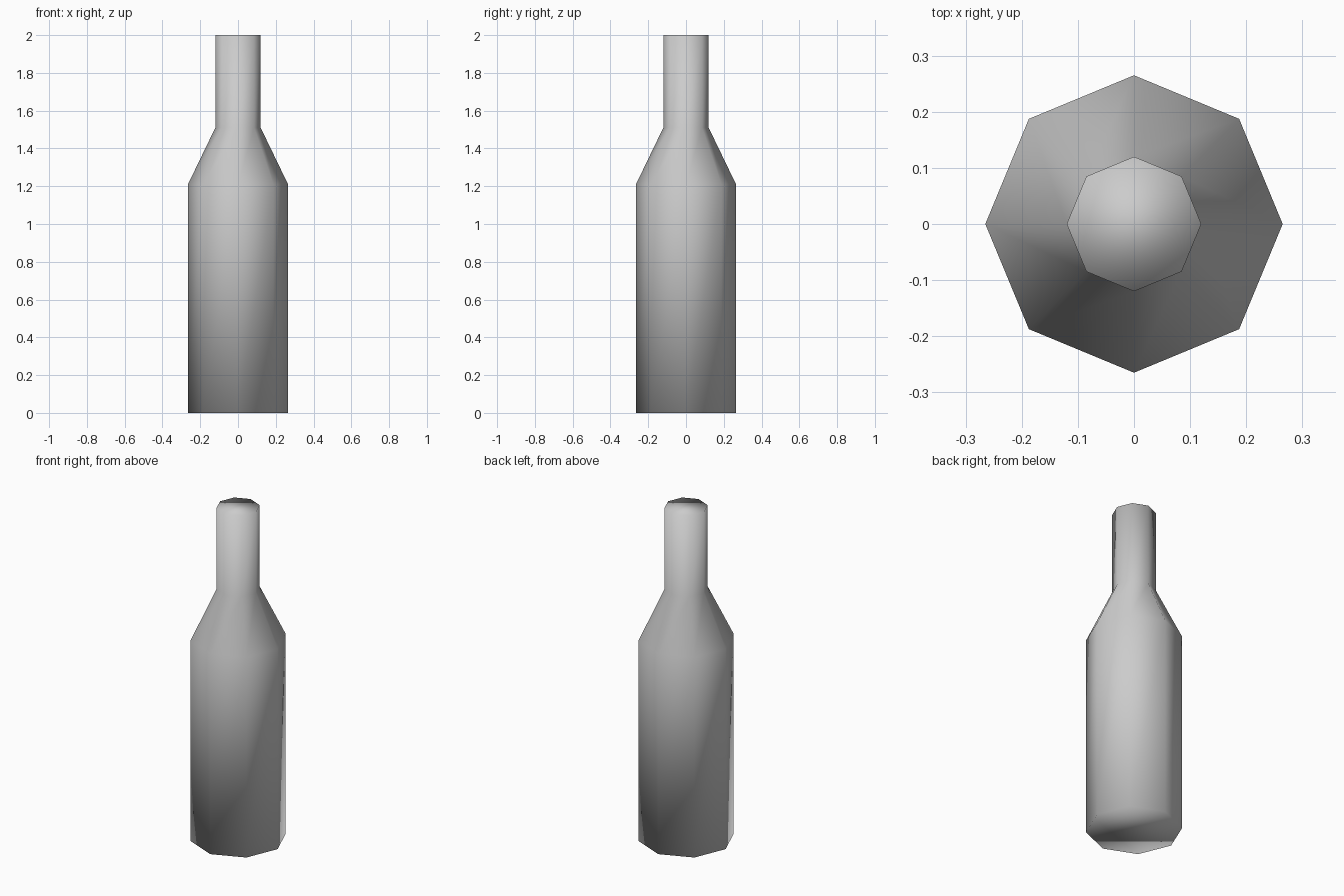
import bpy, bmesh
from math import cos, sin, pi

if "Cube" in bpy.data.objects:
    bpy.data.objects.remove(bpy.data.objects["Cube"])

SIDES = 8
# (radius, height): base, shoulder start, neck start, mouth
PROFILE = [(0.265, 0.0), (0.265, 1.21), (0.12, 1.51), (0.12, 2.0)]

# Bottle: octagonal rings joined into walls
bm = bmesh.new()
rings = [[bm.verts.new((r * cos(2 * pi * i / SIDES), r * sin(2 * pi * i / SIDES), z))
          for i in range(SIDES)] for r, z in PROFILE]
for low, high in zip(rings, rings[1:]):
    for i in range(SIDES):
        j = (i + 1) % SIDES
        bm.faces.new((low[i], low[j], high[j], high[i]))

# Closed base and closed mouth
bm.faces.new(rings[0][::-1])
bm.faces.new(rings[-1])

# Smooth shading over the whole low-poly body
for face in bm.faces:
    face.smooth = True

mesh = bpy.data.meshes.new("bottle")
bm.to_mesh(mesh)
bm.free()
bpy.context.collection.objects.link(bpy.data.objects.new("bottle", mesh))
